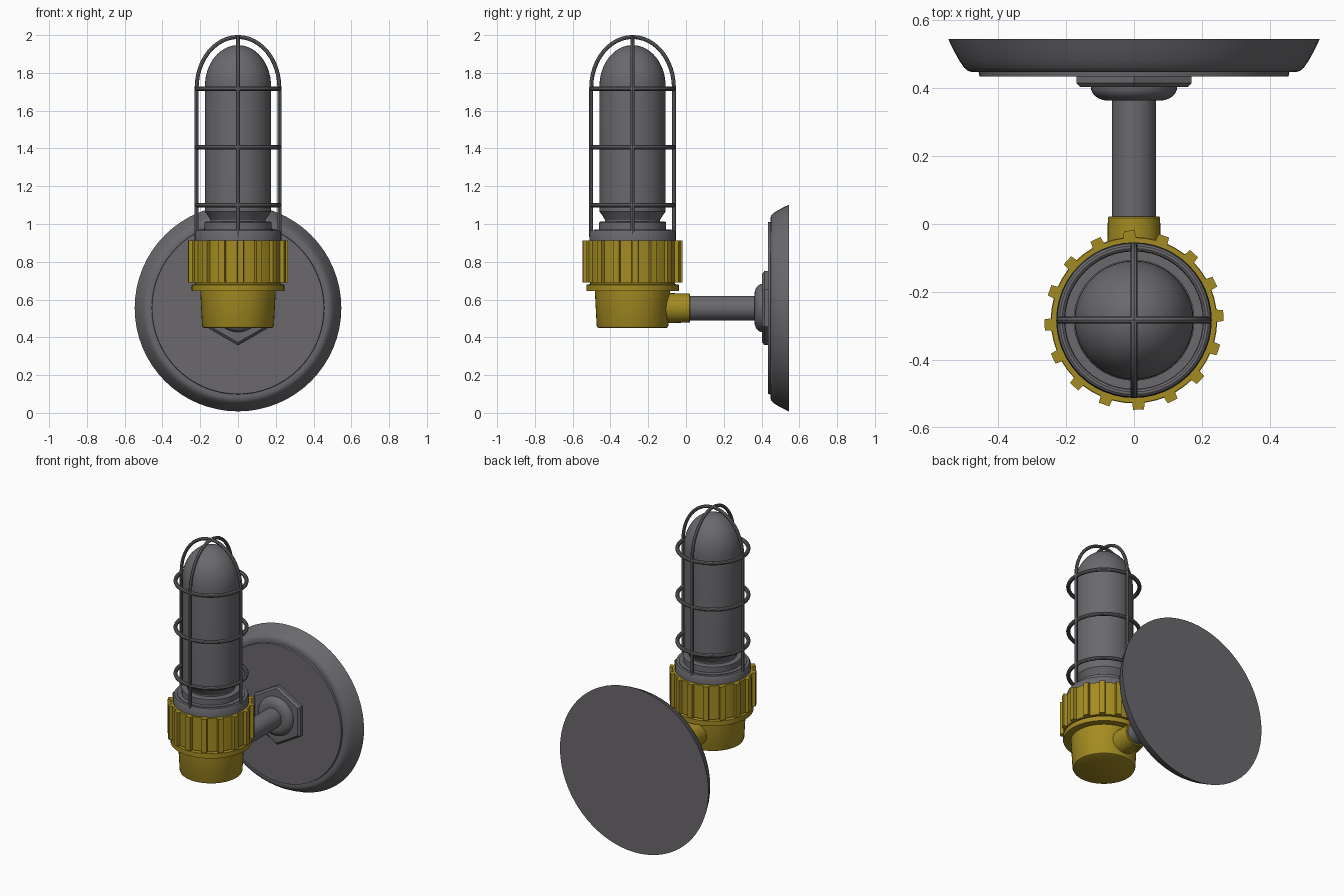
import bpy, bmesh, math
from mathutils import Vector

if "Cube" in bpy.data.objects:
    bpy.data.objects.remove(bpy.data.objects["Cube"])

CY = -0.283      # y of the lamp's vertical axis
PZ = 0.555       # height of the wall pipe axis


def material(name, rgb):
    m = bpy.data.materials.new(name)
    m.diffuse_color = (*rgb, 1)
    m.use_nodes = True
    m.node_tree.nodes["Principled BSDF"].inputs["Base Color"].default_value = m.diffuse_color
    return m


GREY = material("dark grey metal", (0.145, 0.14, 0.152))
YELLOW = material("mustard yellow", (0.37, 0.26, 0.016))


def finish(bm, name, mat):
    bmesh.ops.remove_doubles(bm, verts=bm.verts, dist=1e-5)
    bmesh.ops.recalc_face_normals(bm, faces=bm.faces)
    me = bpy.data.meshes.new(name)
    bm.to_mesh(me)
    bm.free()
    ob = bpy.data.objects.new(name, me)
    bpy.context.collection.objects.link(ob)
    me.materials.append(mat)
    return ob


def lathe(name, profile, mat, axis="z", n=48, turn=0.0):
    """Revolve (radius, position) points round the lamp axis or the pipe axis."""
    bm = bmesh.new()
    rows = []
    for r, h in profile:
        row = []
        for i in range(n):
            a = math.tau * i / n + turn
            c, s = r * math.cos(a), r * math.sin(a)
            row.append(bm.verts.new((c, CY + s, h) if axis == "z" else (c, h, PZ + s)))
        rows.append(row)
    for lo, hi in zip(rows, rows[1:]):
        for i in range(n):
            j = (i + 1) % n
            bm.faces.new((lo[i], lo[j], hi[j], hi[i]))
    return finish(bm, name, mat)


def arc(r0, h0, dr, dh, steps=8):
    """Quarter ellipse from (r0 + dr, h0) to (r0, h0 + dh)."""
    return [(r0 + dr * math.cos(math.pi / 2 * i / steps),
             h0 + dh * math.sin(math.pi / 2 * i / steps)) for i in range(steps + 1)]


# wall plate, hex nut, domed washer and pipe
lathe("wall_plate", [(0, 0.545), (0.547, 0.545), (0.533, 0.515), (0.515, 0.482), (0.50, 0.46),
                     (0.488, 0.45), (0.475, 0.447), (0.457, 0.447), (0.455, 0.434), (0, 0.434)],
      GREY, "y", 64)
lathe("hex_nut", [(0, 0.44), (0.196, 0.44), (0.196, 0.415), (0.182, 0.403), (0, 0.403)],
      GREY, "y", 6, math.pi / 6)
lathe("domed_washer", [(0, 0.41)] + arc(0.075, 0.403, 0.052, -0.04) + [(0, 0.363)], GREY, "y")
lathe("wall_pipe", [(0, 0.39), (0.065, 0.39), (0.065, -0.08), (0, -0.08)], GREY, "y", 32)

# yellow housing: side socket, cup and flange
lathe("pipe_socket", [(0, 0.022), (0.074, 0.022), (0.077, 0.018), (0.08, -0.15), (0, -0.15)],
      YELLOW, "y", 32)
lathe("housing_cup", [(0, 0.449), (0.178, 0.449), (0.186, 0.453), (0.190, 0.462),
                      (0.200, 0.65), (0, 0.65)], YELLOW)
lathe("housing_flange", [(0, 0.646), (0.245, 0.646), (0.245, 0.678), (0.225, 0.682),
                         (0.225, 0.70), (0, 0.70)], YELLOW)

# ribbed clamp ring: sixteen ribs round a hollow collar
bm = bmesh.new()
rib = [(-4.3, 0.243), (-3.5, 0.264), (3.5, 0.264), (4.3, 0.243), (8.5, 0.243), (14, 0.243)]
loops = []
for z, inner in ((0.69, True), (0.69, False), (0.913, False), (0.913, True)):
    loop = []
    for k in range(16):
        for deg, r in rib:
            a = math.radians(deg + 22.5 * k + 3)
            r = 0.2 if inner else r
            loop.append(bm.verts.new((r * math.cos(a), CY + r * math.sin(a), z)))
    loops.append(loop)
for a, b in zip(loops, loops[1:] + loops[:1]):
    for i in range(len(a)):
        j = (i + 1) % len(a)
        bm.faces.new((a[i], a[j], b[j], b[i]))
finish(bm, "ribbed_clamp_ring", YELLOW)

# lamp seat and glass
lathe("lamp_seat", [(0, 0.70), (0.198, 0.70), (0.198, 0.905), (0.229, 0.905), (0.229, 0.95),
                    (0.222, 0.966), (0.205, 0.966), (0.205, 0.97), (0.178, 0.97),
                    (0.178, 1.008), (0.172, 1.012), (0, 1.012)], GREY)
lathe("glass_globe", [(0, 1.0), (0.145, 1.0), (0.145, 1.02), (0.160, 1.045), (0.175, 1.065)]
      + arc(0, 1.73, 0.175, 0.217, 14), GREY)

# cage: two crossing arched wires and three hoops
for name, d in (("cage_arch_side", Vector((1, 0, 0))), ("cage_arch_front", Vector((0, 1, 0)))):
    half = [(0.219, 0.93)] + arc(0, 1.72, 0.219, 0.27, 12)
    path = half + [(-r, z) for r, z in half[-2::-1]]
    cu = bpy.data.curves.new(name, "CURVE")
    cu.dimensions = "3D"
    cu.bevel_depth = 0.0105
    cu.bevel_resolution = 2
    cu.use_fill_caps = True
    sp = cu.splines.new("POLY")
    sp.points.add(len(path) - 1)
    for p, (r, z) in zip(sp.points, path):
        p.co = (d.x * r, CY + d.y * r, z, 1)
    ob = bpy.data.objects.new(name, cu)
    bpy.context.collection.objects.link(ob)
    cu.materials.append(GREY)
    bpy.ops.object.select_all(action="DESELECT")
    ob.select_set(True)
    bpy.context.view_layer.objects.active = ob
    bpy.ops.object.convert(target="MESH")

for i, z in enumerate((1.10, 1.407, 1.716)):
    bpy.ops.mesh.primitive_torus_add(location=(0, CY, z), major_radius=0.215, minor_radius=0.0125,
                                     major_segments=48, minor_segments=10)
    bpy.context.object.name = f"cage_hoop_{i + 1}"
    bpy.context.object.data.materials.append(GREY)

# smooth shading with sharp edges kept
bpy.ops.object.select_all(action="SELECT")
bpy.ops.object.shade_smooth_by_angle(angle=math.radians(30))
